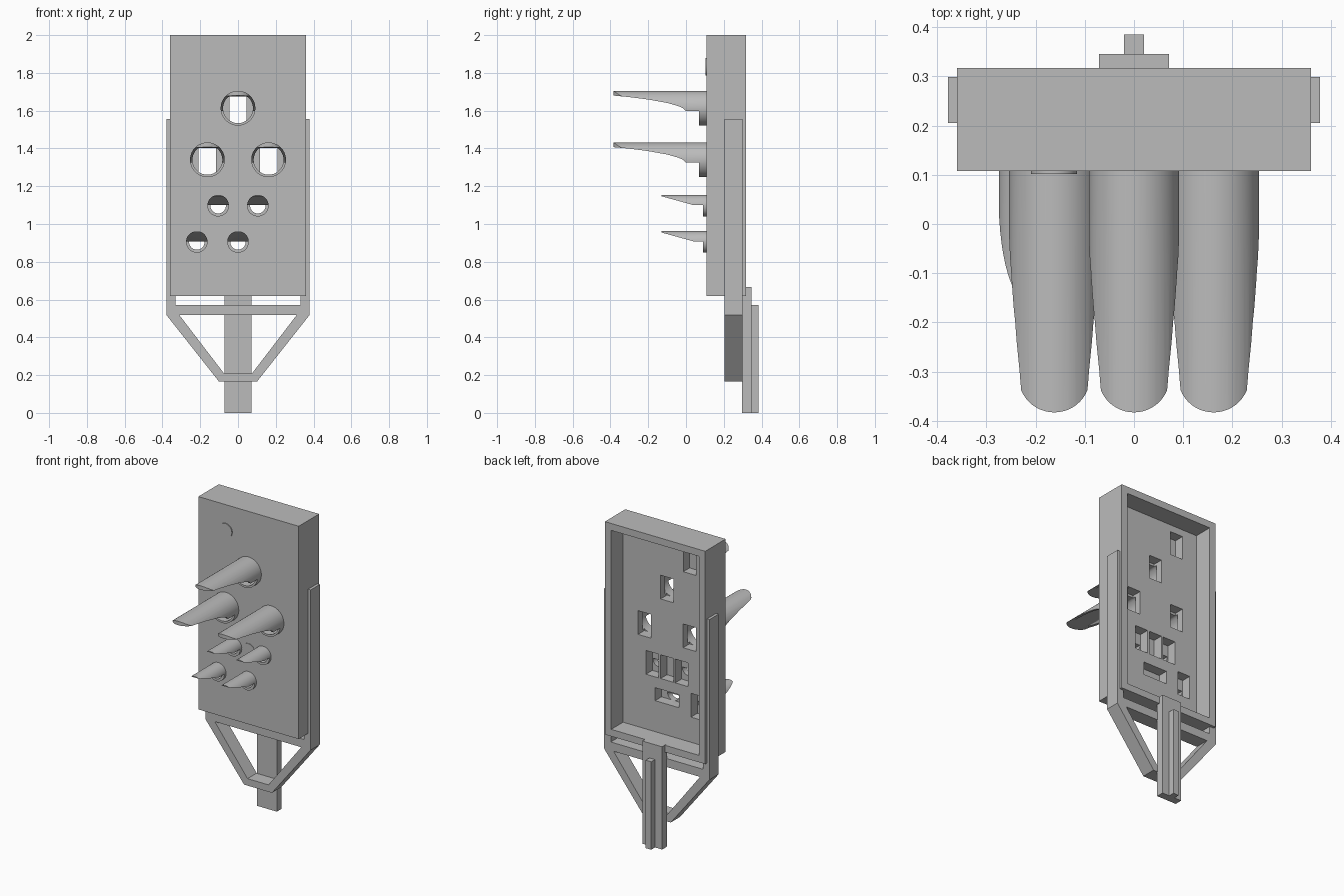
import bpy, bmesh, math
from mathutils import Vector

cube = bpy.data.objects.get("Cube")
if cube:
    bpy.data.objects.remove(cube, do_unlink=True)

grey = bpy.data.materials.new("light_grey")
grey.use_nodes = True
grey.diffuse_color = (0.5, 0.5, 0.5, 1)
grey.node_tree.nodes["Principled BSDF"].inputs["Base Color"].default_value = grey.diffuse_color


def prism(name, points, lo, hi, axis="y"):
    """Extrude a closed outline: (x, z) along y, (y, z) along x, or (x, y) along z."""
    place = {"y": lambda p, d: (p[0], d, p[1]),
             "x": lambda p, d: (d, p[0], p[1]),
             "z": lambda p, d: (p[0], p[1], d)}[axis]
    bm = bmesh.new()
    face = bm.faces.new([bm.verts.new(place(p, lo)) for p in points])
    side = bmesh.ops.extrude_face_region(bm, geom=[face])["geom"]
    shift = Vector(place((0, 0), hi - lo))
    bmesh.ops.translate(bm, vec=shift, verts=[g for g in side if isinstance(g, bmesh.types.BMVert)])
    bmesh.ops.recalc_face_normals(bm, faces=bm.faces)
    mesh = bpy.data.meshes.new(name)
    bm.to_mesh(mesh)
    bm.free()
    mesh.materials.append(grey)
    obj = bpy.data.objects.new(name, mesh)
    bpy.context.collection.objects.link(obj)
    return obj


def rect(x, z, half_x, half_z):
    return [(x - half_x, z - half_z), (x + half_x, z - half_z),
            (x + half_x, z + half_z), (x - half_x, z + half_z)]


def disc(x, z, radius, clip=1.0, count=48):
    """Circle outline, flattened above z + clip."""
    turns = [2 * math.pi * (i + 0.5) / count for i in range(count)]
    return [(x + radius * math.cos(t), z + min(radius * math.sin(t), clip)) for t in turns]


def carve(obj, tool, operation="DIFFERENCE"):
    """Apply one boolean and discard its cutter."""
    mod = obj.modifiers.new("cut", "BOOLEAN")
    mod.operation, mod.solver, mod.object = operation, "EXACT", tool
    bpy.context.view_layer.update()
    result = bpy.data.meshes.new_from_object(obj.evaluated_get(bpy.context.evaluated_depsgraph_get()))
    obj.modifiers.clear()
    obj.data = result
    bpy.data.objects.remove(tool, do_unlink=True)


def smooth(obj):
    bpy.ops.object.select_all(action="DESELECT")
    obj.select_set(True)
    bpy.context.view_layer.objects.active = obj
    bpy.ops.object.shade_smooth_by_angle(angle=math.radians(30))


FRONT, BACK, FLOOR, POCKET = 0.108, 0.317, 0.195, 0.13
BIG = [(0, 1.613), (-0.162, 1.34), (0.162, 1.34)]
SMALL = [(-0.105, 1.097), (0.105, 1.097), (-0.218, 0.905), (0, 0.905)]
BUTTONS = [(-0.163, 1.833), (0, 1.097)]

# Side outlines of the spouts, as (y, height above the spout centre)
BIG_SIDE = [(0.14, 0.12), (-0.45, 0.12), (-0.45, 0.072), (-0.385, 0.067), (-0.3, 0.059),
            (-0.2, 0.046), (-0.1, 0.028), (-0.04, 0.011), (-0.015, 0), (0, -0.015),
            (0.07, -0.015), (0.07, -0.12), (0.14, -0.12)]
SMALL_SIDE = [(0.14, 0.1), (-0.13, 0.1), (-0.13, 0.05), (0.04, 0.003),
              (0.09, 0.003), (0.09, -0.1), (0.14, -0.1)]

# Housing: a shallow tray that opens at the back
housing = prism("housing", rect(0, 1.31, 0.36, 0.69), FRONT, BACK)
carve(housing, prism("tray_cutter", rect(0, 1.31, 0.315, 0.645), FLOOR, 0.4))

# Pockets in the tray floor
pockets = [(x, z, 0.046, 0.077) for x, z in BIG + SMALL[:3] + BUTTONS]
pockets.append((0, 0.908, 0.085, 0.042))
for pocket in pockets:
    carve(housing, prism("pocket_cutter", rect(*pocket), POCKET, 0.25))


# Spouts: hollow tubes cut to a scoop, with matching bores in the housing
def spout(name, x, z, radius, bore, clip, side, tip):
    tube = prism(name, disc(x, z, radius), tip, 0.12)
    carve(tube, prism("side_cutter", [(y, z + h) for y, h in side], x - 0.2, x + 0.2, "x"), "INTERSECT")
    if radius > 0.08:
        half = 0.073
        angles = [math.pi * i / 24 for i in range(25)]
        nose = [(x - half * math.cos(a), tip + half - half * math.sin(a)) for a in angles]
        plan = nose + [(x + 0.11, -0.2), (x + 0.11, 0.2), (x - 0.11, 0.2), (x - 0.11, -0.2)]
        carve(tube, prism("plan_cutter", plan, z - 0.2, z + 0.2, "z"), "INTERSECT")
    for body in (tube, housing):
        carve(body, prism("bore_cutter", disc(x, z, bore, clip), -0.5, 0.15))
    smooth(tube)


for i, (x, z) in enumerate(BIG):
    spout(f"large_spout_{i + 1}", x, z, 0.092, 0.079, 0.062, BIG_SIDE, -0.383)
for i, (x, z) in enumerate(SMALL):
    spout(f"small_spout_{i + 1}", x, z, 0.057, 0.041, 0.003, SMALL_SIDE, -0.13)
smooth(housing)

# Round buttons on the front
for i, (x, z) in enumerate(BUTTONS):
    smooth(prism(f"button_{i + 1}", disc(x, z, 0.047), 0.102 if i == 0 else 0.105, 0.12))

# Bracket: side rails, crossbar and tapered lower frame
outline = [(-0.378, 0.517), (-0.1, 0.165), (0.1, 0.165), (0.378, 0.517), (0.378, 1.555), (-0.378, 1.555)]
bracket = prism("bracket", outline, 0.205, 0.299)
window = [(-0.31, 0.517), (-0.075, 0.21), (0.075, 0.21), (0.31, 0.517)]
carve(bracket, prism("window_cutter", window, 0.1, 0.4))
carve(bracket, prism("slot_cutter", rect(0, 1.136, 0.33, 0.564), 0.1, 0.4))

# Rear post with a raised rib
prism("post", rect(0, 0.333, 0.071, 0.333), 0.297, 0.346)
prism("post_rib", rect(0, 0.285, 0.02, 0.285), 0.34, 0.385)
